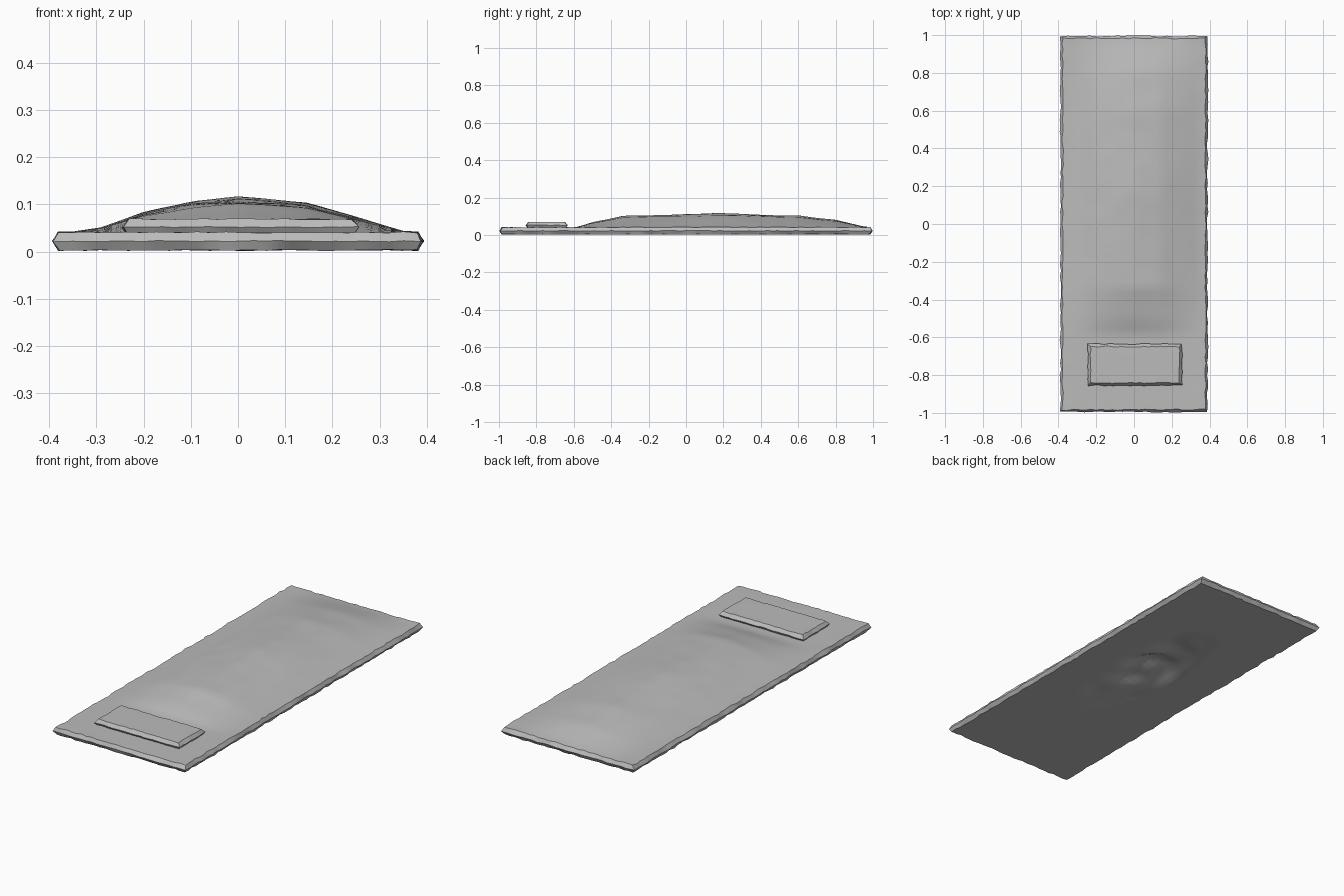
import bpy, bmesh, math, random
from mathutils import Vector, noise

random.seed(4)
cube = bpy.data.objects.get("Cube")
if cube:
    bpy.data.objects.remove(cube)

stone = bpy.data.materials.new("grey stone")
stone.use_nodes = True
GREY = (0.5, 0.5, 0.5, 1)
stone.diffuse_color = GREY
stone.node_tree.nodes["Principled BSDF"].inputs["Base Color"].default_value = GREY

LENGTH_PROFILE = [(-0.59, 0), (-0.5, 0.35), (-0.34, 0.8), (-0.1, 0.91), (0.2, 1),
                  (0.4, 0.9), (0.6, 0.83), (0.8, 0.52), (0.97, 0)]
WIDTH_PROFILE = [(-0.36, 0), (-0.29, 0.14), (-0.2, 0.58), (-0.1, 0.87), (0, 1),
                 (0.14, 0.86), (0.25, 0.44), (0.36, 0)]


def sample(profile, t):
    """Linear interpolation through profile points, zero outside."""
    for (a, u), (b, v) in zip(profile, profile[1:]):
        if a <= t <= b:
            return u + (v - u) * (t - a) / (b - a)
    return 0


def rough(x, y, scale):
    return noise.noise(Vector((x * scale, y * scale, 0.3)))


def mound(x, y):
    """Height of the worn relief above the slab."""
    h = sample(LENGTH_PROFILE, y) * sample(WIDTH_PROFILE, x)
    return 0.075 * h * (1 + 0.05 * rough(x, y, 9))


def hollow(x, y):
    """Irregular recess in the underside."""
    r = ((x - 0.02) / 0.17) ** 2 + ((y - 0.14) / 0.5) ** 2
    return max(0, 1 - r) * 0.045 * max(0.1, 0.6 + rough(x, y, 7))


def make_block(name, size, center, cuts, z_low, z_mid, z_top, inset, mid_out, wobble,
               top_rule, bottom_rule):
    """Flat block with a chipped, pointed rim and shaped top and bottom."""
    hx, hy = size[0] / 2 - inset, size[1] / 2 - inset
    bm = bmesh.new()
    bmesh.ops.create_grid(bm, x_segments=cuts[0], y_segments=cuts[1], size=1)
    for v in bm.verts:
        v.co.x *= hx
        v.co.y *= hy
        v.co.z = z_top
    bottom = bmesh.ops.duplicate(bm, geom=bm.verts[:] + bm.edges[:] + bm.faces[:])["geom"]
    low_verts = [g for g in bottom if isinstance(g, bmesh.types.BMVert)]
    low_set = set(low_verts)
    for v in low_verts:
        v.co.z = z_low
    rim = [e for e in bm.edges if e.is_boundary and e.verts[0] not in low_set]
    # the middle ring stands out beyond the top and bottom edges
    for out, z in ((mid_out, z_mid), (0, z_low)):
        geom = bmesh.ops.extrude_edge_only(bm, edges=rim)["geom"]
        rim = [g for g in geom if isinstance(g, bmesh.types.BMEdge)]
        for v in {v for e in rim for v in e.verts}:
            x, y = v.co.x, v.co.y
            if abs(x) > hx - 1e-4:
                v.co.x = math.copysign(hx + out, x)
            if abs(y) > hy - 1e-4:
                v.co.y = math.copysign(hy + out, y)
            v.co.z = z
        rim = [e for e in rim if e.is_boundary]
    bmesh.ops.remove_doubles(bm, verts=bm.verts[:], dist=1e-4)
    # chip the rim, then shape the top and bottom
    for v in bm.verts:
        x, y = v.co.x + center[0], v.co.y + center[1]
        edge = abs(v.co.x) > hx - 1e-4 or abs(v.co.y) > hy - 1e-4
        if edge:
            v.co += Vector([random.uniform(-wobble, wobble) for _ in range(2)]
                           + [random.uniform(-wobble, wobble) * 0.4])
        elif v.co.z > z_mid:
            v.co.z += top_rule(x, y)
        else:
            v.co.z += bottom_rule(x, y)
        v.co.x += center[0]
        v.co.y += center[1]
        v.co.z = max(v.co.z, 0)
    bmesh.ops.recalc_face_normals(bm, faces=bm.faces[:])
    mesh = bpy.data.meshes.new(name)
    bm.to_mesh(mesh)
    bm.free()
    mesh.materials.append(stone)
    obj = bpy.data.objects.new(name, mesh)
    bpy.context.collection.objects.link(obj)
    bpy.ops.object.select_all(action="DESELECT")
    obj.select_set(True)
    bpy.context.view_layer.objects.active = obj
    bpy.ops.object.shade_smooth_by_angle(angle=math.radians(30))
    return obj


def flat(x, y):
    return 0


# Main slab with the raised relief and hollowed underside
make_block("slab", (0.78, 1.99), (0, 0), (26, 64), 0.003, 0.022, 0.041, 0.012, 0.012,
           0.004, mound, hollow)

# Raised plaque near the front
make_block("plaque", (0.506, 0.228), (0.005, -0.745), (20, 9), 0.03, 0.052, 0.069, 0.018,
           0.014, 0.003, flat, flat)
